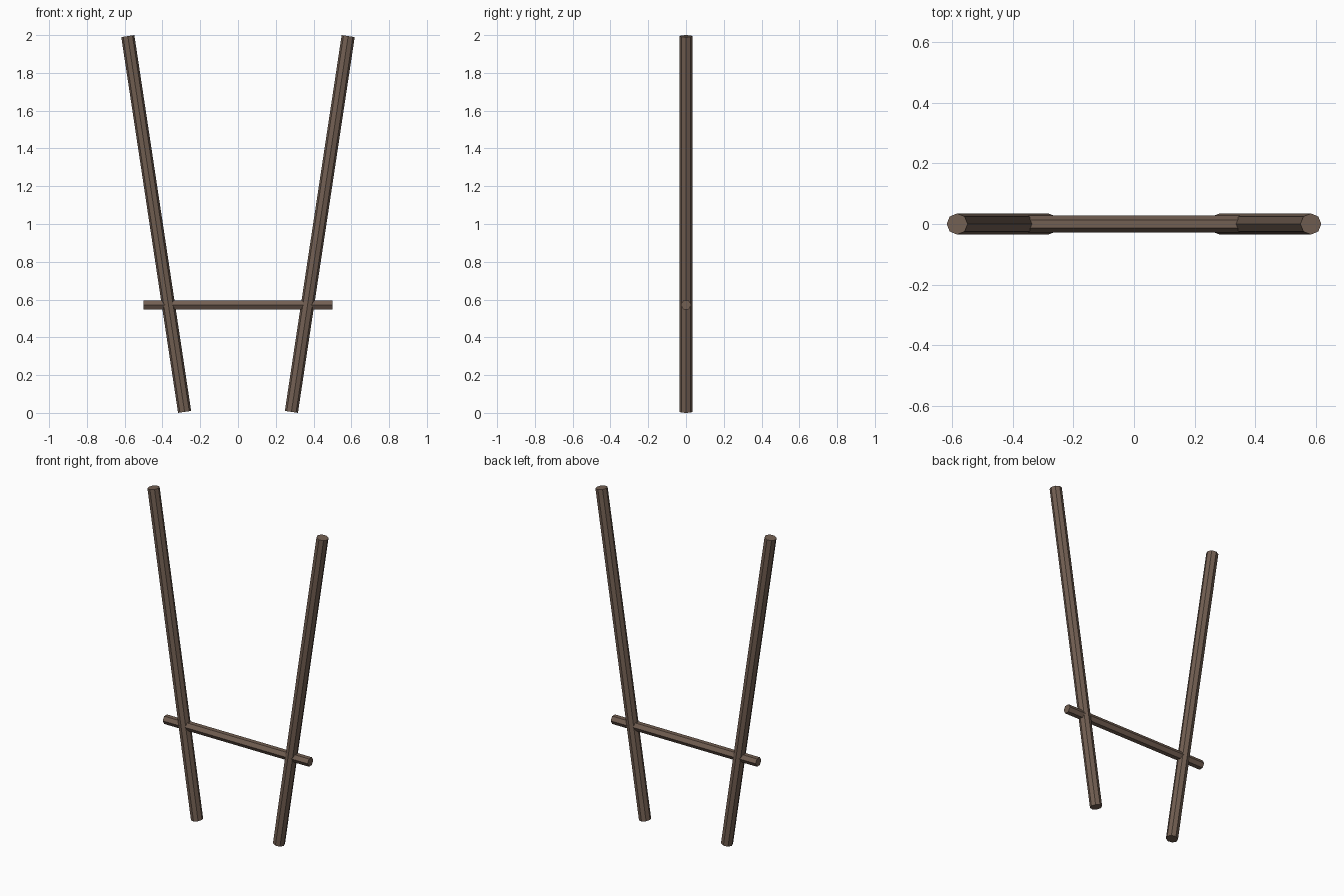
import bpy
import math

if "Cube" in bpy.data.objects:
    bpy.data.objects.remove(bpy.data.objects["Cube"])

# Brown wood
wood = bpy.data.materials.new("wood")
wood.diffuse_color = (0.17, 0.115, 0.085, 1)
wood.use_nodes = True
wood.node_tree.nodes["Principled BSDF"].inputs["Base Color"].default_value = wood.diffuse_color


def pole(name, sides, radius, length, location, tilt):
    bpy.ops.mesh.primitive_cylinder_add(
        vertices=sides, radius=radius, depth=length,
        location=location, rotation=(0, tilt, 0))
    obj = bpy.context.object
    obj.name = name
    obj.data.materials.append(wood)
    return obj


# Two long poles leaning outwards
for side, name in ((-1, "left_pole"), (1, "right_pole")):
    pole(name, 8, 0.035, 2.012, (side * 0.433, 0, 1.0), side * 0.15)

# Horizontal bar passing through both poles
pole("cross_bar", 6, 0.028, 1.0, (0, 0, 0.572), math.pi / 2)
